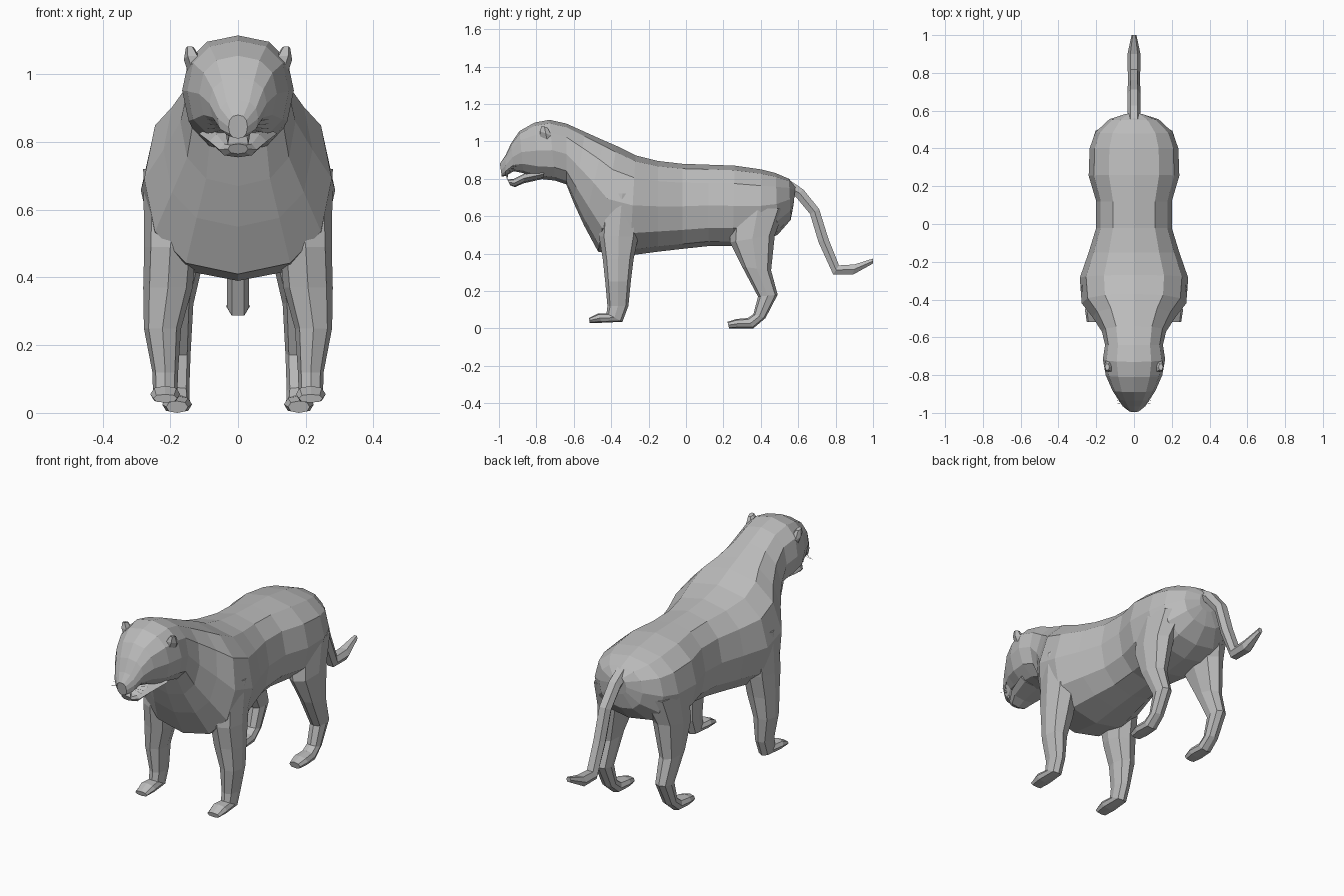
import bpy, bmesh, math
from mathutils import Vector

fur = bpy.data.materials.new("grey fur")
fur.diffuse_color = (0.5, 0.5, 0.5, 1)


def loft(name, rings, sides, power=0.85, mirror=False):
    """Skin closed rings: (y, z) of one edge, (y, z) of the opposite edge, centre x, half width."""
    bm = bmesh.new()
    loops = []
    for ya, za, yb, zb, cx, w in rings:
        a, b = Vector((cx, ya, za)), Vector((cx, yb, zb))
        mid, half = (a + b) / 2, (a - b) / 2
        loop = []
        for i in range(sides):
            t = 2 * math.pi * i / sides
            c, s = round(math.cos(t), 6), round(math.sin(t), 6)
            c = math.copysign(abs(c) ** power, c)
            s = math.copysign(abs(s) ** power, s)
            loop.append(bm.verts.new(mid + half * s + Vector((w * c, 0, 0))))
        loops.append(loop)
    for p, q in zip(loops, loops[1:]):
        for i in range(sides):
            j = (i + 1) % sides
            bm.faces.new((p[i], p[j], q[j], q[i]))
    bm.faces.new(loops[0])
    bm.faces.new(loops[-1])
    bmesh.ops.recalc_face_normals(bm, faces=bm.faces)
    me = bpy.data.meshes.new(name)
    bm.to_mesh(me)
    bm.free()
    me.materials.append(fur)
    ob = bpy.data.objects.new(name, me)
    bpy.context.collection.objects.link(ob)
    if mirror:
        ob.modifiers.new("mirror", 'MIRROR')
    return ob


# Body, neck and head: rump to nose, top edge then bottom edge
loft("body_and_head", [
    (0.585, 0.76, 0.575, 0.66, 0, 0.05),
    (0.55, 0.80, 0.56, 0.58, 0, 0.13),
    (0.48, 0.83, 0.49, 0.50, 0, 0.205),
    (0.40, 0.85, 0.40, 0.46, 0, 0.235),
    (0.26, 0.87, 0.25, 0.44, 0, 0.24),
    (0.12, 0.875, 0.12, 0.44, 0, 0.20),
    (-0.02, 0.88, -0.02, 0.425, 0, 0.20),
    (-0.15, 0.895, -0.15, 0.41, 0, 0.24),
    (-0.27, 0.925, -0.30, 0.39, 0, 0.287),
    (-0.37, 0.975, -0.47, 0.41, 0, 0.277),
    (-0.44, 1.005, -0.545, 0.55, 0, 0.22),
    (-0.54, 1.05, -0.60, 0.67, 0, 0.17),
    (-0.64, 1.095, -0.64, 0.77, 0, 0.153),
    (-0.73, 1.115, -0.70, 0.79, 0, 0.165),
    (-0.81, 1.10, -0.79, 0.80, 0, 0.15),
    (-0.89, 1.055, -0.87, 0.83, 0, 0.115),
    (-0.935, 0.99, -0.92, 0.84, 0, 0.085),
    (-0.965, 0.925, -0.965, 0.815, 0, 0.06),
    (-0.995, 0.88, -0.985, 0.81, 0, 0.028),
], 14 - 2)

# Open lower jaw
loft("lower_jaw", [
    (-0.76, 0.85, -0.76, 0.80, 0, 0.115),
    (-0.86, 0.83, -0.87, 0.775, 0, 0.085),
    (-0.92, 0.80, -0.915, 0.755, 0, 0.055),
    (-0.955, 0.795, -0.94, 0.765, 0, 0.03),
], 8)

# Ears
loft("ear", [
    (-0.785, 1.01, -0.70, 1.00, 0.115, 0.032),
    (-0.785, 1.055, -0.715, 1.03, 0.134, 0.026),
    (-0.775, 1.083, -0.74, 1.075, 0.142, 0.012),
], 6, mirror=True)

# Fangs
loft("upper_fang", [
    (-0.965, 0.83, -0.95, 0.83, 0.03, 0.007),
    (-0.957, 0.795, -0.955, 0.795, 0.03, 0.001),
], 4, mirror=True)

# Front legs, front edge then back edge
loft("front_leg", [
    (-0.45, 0.72, -0.23, 0.72, 0.17, 0.11),
    (-0.465, 0.49, -0.255, 0.49, 0.20, 0.077),
    (-0.445, 0.37, -0.28, 0.37, 0.207, 0.073),
    (-0.432, 0.25, -0.295, 0.25, 0.223, 0.055),
    (-0.42, 0.12, -0.308, 0.12, 0.215, 0.038),
    (-0.425, 0.08, -0.34, 0.035, 0.215, 0.036),
    (-0.47, 0.08, -0.45, 0.03, 0.215, 0.044),
    (-0.52, 0.055, -0.515, 0.03, 0.215, 0.035),
], 8, mirror=True)

# Hind legs
loft("hind_leg", [
    (0.24, 0.64, 0.53, 0.64, 0.13, 0.10),
    (0.235, 0.46, 0.475, 0.50, 0.165, 0.07),
    (0.30, 0.33, 0.455, 0.31, 0.182, 0.05),
    (0.385, 0.17, 0.49, 0.18, 0.18, 0.04),
    (0.36, 0.075, 0.425, 0.055, 0.18, 0.036),
    (0.33, 0.055, 0.36, 0.0, 0.18, 0.038),
    (0.27, 0.05, 0.28, 0.0, 0.18, 0.044),
    (0.222, 0.035, 0.23, 0.0, 0.18, 0.032),
], 8, mirror=True)

# Tail: upper edge then lower edge
loft("tail", [
    (0.55, 0.80, 0.53, 0.72, 0, 0.035),
    (0.63, 0.745, 0.585, 0.70, 0, 0.035),
    (0.715, 0.64, 0.66, 0.61, 0, 0.034),
    (0.765, 0.48, 0.705, 0.46, 0, 0.033),
    (0.82, 0.34, 0.785, 0.285, 0, 0.033),
    (0.90, 0.345, 0.895, 0.285, 0, 0.035),
    (1.0, 0.375, 1.0, 0.345, 0, 0.013),
], 6)

# Whiskers
for i in range(4):
    z = 0.835 + 0.008 * i
    cu = bpy.data.curves.new("whisker", 'CURVE')
    cu.dimensions = '3D'
    cu.bevel_depth = 0.0008
    cu.bevel_resolution = 0
    sp = cu.splines.new('POLY')
    sp.points.add(1)
    sp.points[0].co = (0.05, -0.945, z, 1)
    sp.points[1].co = (0.09, -0.95 + 0.015 * i, z + 0.006 * (i - 1.5), 1)
    cu.materials.append(fur)
    ob = bpy.data.objects.new("whisker", cu)
    bpy.context.collection.objects.link(ob)
    ob.modifiers.new("mirror", 'MIRROR')
